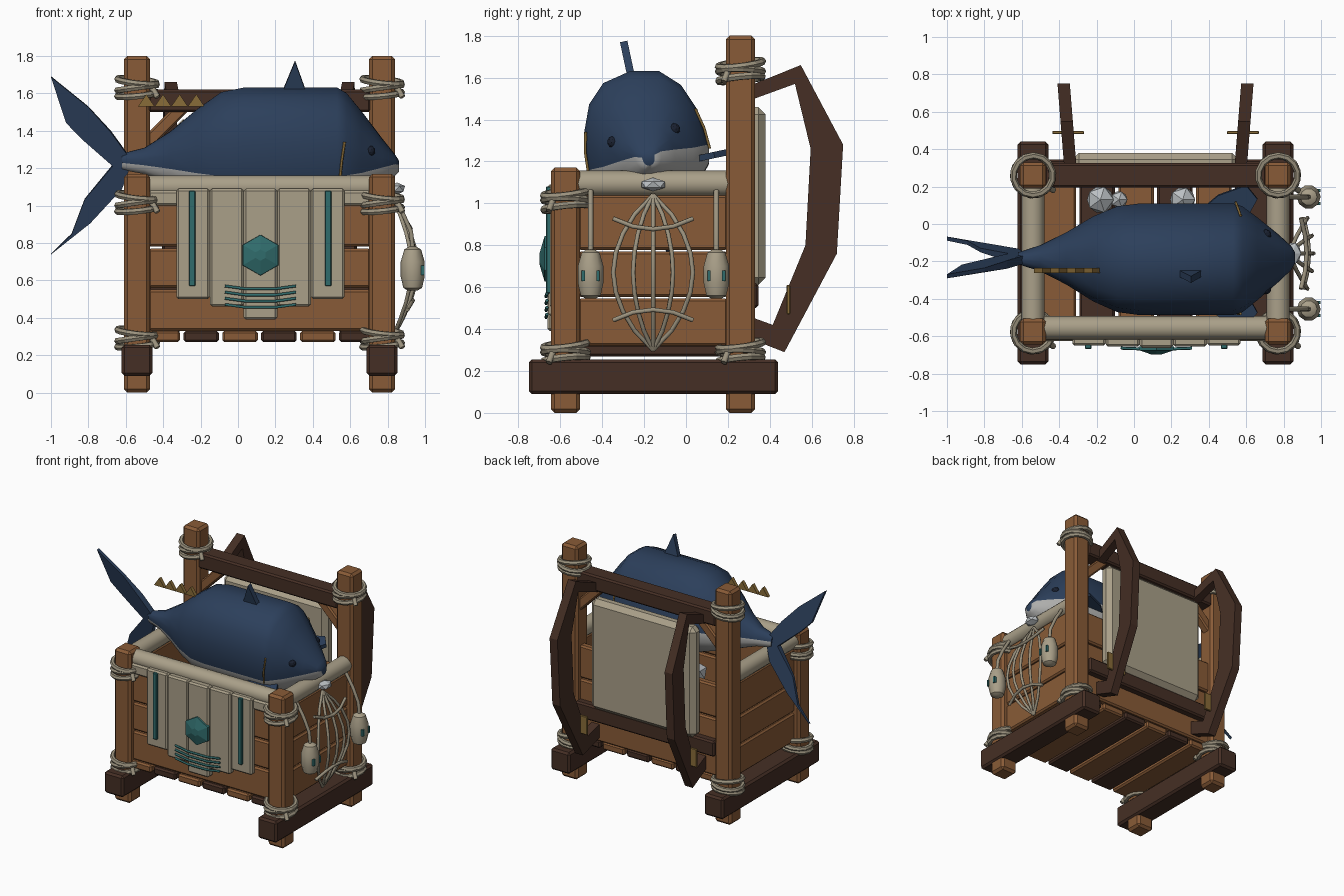
import bpy, bmesh, math
from mathutils import Vector, Matrix

if "Cube" in bpy.data.objects:
    bpy.data.objects.remove(bpy.data.objects["Cube"])

CX, HX = 0.115, 0.655          # frame centre and post half-spacing in x
FY, BY = -0.575, 0.26          # front / back post rows


def mat(name, *c):
    m = bpy.data.materials.new(name)
    m.diffuse_color = (*c, 1)
    m.use_nodes = True
    m.node_tree.nodes["Principled BSDF"].inputs["Base Color"].default_value = m.diffuse_color
    return m


WOOD = mat("wood", 0.25, 0.105, 0.038)
DARK = mat("dark_wood", 0.06, 0.028, 0.018)
CLOTH = mat("cloth", 0.40, 0.35, 0.25)
ROPE = mat("rope", 0.33, 0.29, 0.21)
NAVY = mat("navy", 0.025, 0.05, 0.105)
BELLY = mat("belly", 0.42, 0.42, 0.41)
TEAL = mat("teal", 0.03, 0.15, 0.15)
GOLD = mat("gold", 0.25, 0.15, 0.04)
ICE = mat("ice", 0.5, 0.53, 0.55)
EYE = mat("eye", 0.01, 0.015, 0.03)


def finish(name, m, smooth=False):
    o = bpy.context.object
    o.name = name
    o.data.materials.append(m)
    if smooth:
        bpy.ops.object.shade_smooth_by_angle(angle=math.radians(40))
    return o


def box(name, x, y, z, m, bevel=0.012, rot=(0, 0, 0)):
    """Bevelled box from (min, max) pairs."""
    lo, hi = Vector((x[0], y[0], z[0])), Vector((x[1], y[1], z[1]))
    bpy.ops.mesh.primitive_cube_add(size=1, location=(lo + hi) / 2, rotation=rot)
    bpy.context.object.scale = hi - lo
    bpy.ops.object.transform_apply(location=False, rotation=False, scale=True)
    o = finish(name, m)
    if bevel:
        b = o.modifiers.new("bevel", 'BEVEL')
        b.width, b.segments = bevel, 1
    return o


def loft(name, rings, m, smooth=False):
    """Skin a list of equal-length point rings and cap both ends."""
    bm = bmesh.new()
    vs = [[bm.verts.new(p) for p in r] for r in rings]
    n = len(rings[0])
    for a, b in zip(vs, vs[1:]):
        for i in range(n):
            bm.faces.new((a[i], a[(i + 1) % n], b[(i + 1) % n], b[i]))
    bm.faces.new(vs[0])
    bm.faces.new(vs[-1])
    bmesh.ops.recalc_face_normals(bm, faces=bm.faces)
    me = bpy.data.meshes.new(name)
    bm.to_mesh(me)
    bm.free()
    o = bpy.data.objects.new(name, me)
    bpy.context.collection.objects.link(o)
    bpy.ops.object.select_all(action='DESELECT')
    bpy.context.view_layer.objects.active = o
    o.select_set(True)
    return finish(name, m, smooth)


def rope(name, pts, r=0.012, m=ROPE):
    cu = bpy.data.curves.new(name, 'CURVE')
    cu.dimensions, cu.bevel_depth, cu.bevel_resolution = '3D', r, 1
    cu.use_fill_caps = True
    sp = cu.splines.new('POLY')
    sp.points.add(len(pts) - 1)
    for q, p in zip(sp.points, pts):
        q.co = (*p, 1)
    o = bpy.data.objects.new(name, cu)
    bpy.context.collection.objects.link(o)
    bpy.ops.object.select_all(action='DESELECT')
    bpy.context.view_layer.objects.active = o
    o.select_set(True)
    bpy.ops.object.convert(target='MESH')
    bpy.context.object.data.materials.clear()
    return finish(name, m)


def roll(name, a, b, r=0.062):
    a, b = Vector(a), Vector(b)
    bpy.ops.mesh.primitive_cylinder_add(vertices=12, radius=r, depth=(b - a).length, location=(a + b) / 2,
                                        rotation=(b - a).to_track_quat('Z', 'Y').to_euler())
    return finish(name, CLOTH, True)


def gem(name, loc, r, m, scale=(1, 1, 1), sub=1):
    bpy.ops.mesh.primitive_ico_sphere_add(subdivisions=sub, radius=r, location=loc)
    bpy.context.object.scale = scale
    return finish(name, m)


# posts, skids and rope lashings
for s in (-1, 1):
    px = CX + s * HX
    box("skid", (px - 0.082, px + 0.082), (-0.75, 0.44), (0.09, 0.255), DARK, 0.015)
    for y, h, zs in ((FY, 1.17, (0.29, 1.015)), (BY, 1.8, (0.29, 1.63))):
        box("post", (px - 0.07, px + 0.07), (y - 0.07, y + 0.07), (0, h), WOOD, 0.018)
        for z in zs:
            for k, (tx, ty) in enumerate(((0.1, -0.1), (-0.12, -0.06), (0.05, -0.16))):
                bpy.ops.mesh.primitive_torus_add(major_segments=14, minor_segments=6, major_radius=0.106,
                                                 minor_radius=0.018, location=(px, y, z + (k - 1) * 0.035),
                                                 rotation=(tx, ty, k))
                finish("lashing", ROPE)
            rope("lashing_tail", [(px + 0.08, y - 0.06, z), (px + 0.11, y - 0.08, z - 0.05)], 0.016)
    # side walls, side rolls and braces
    for z0, z1 in ((0.32, 0.545), (0.553, 0.77), (0.778, 1.04)):
        box("side_plank", (px - 0.03, px + 0.03), (FY + 0.06, BY - 0.06), (z0, z1), WOOD)
    roll("side_roll", (px, FY + 0.05, 1.095), (px, BY - 0.06, 1.095))
    bx = CX + s * 0.515
    box("brace", (bx - 0.16, bx + 0.16), (BY - 0.035, BY + 0.035), (1.385, 1.455), WOOD, 0.01,
        (0, s * math.radians(45), 0))

# floor slats
for i in range(6):
    x = -0.405 + i * 0.208
    box("floor_slat", (x - 0.095, x + 0.095), (-0.62, 0.28), (0.27, 0.33), WOOD if i % 2 == 0 else DARK)

# front and back walls
IN = (CX - HX + 0.06, CX + HX - 0.06)
for z0, z1 in ((0.33, 0.55), (0.56, 0.77), (0.78, 1.03)):
    box("front_plank", IN, (FY - 0.03, FY + 0.03), (z0, z1), WOOD)
    box("back_plank", IN, (BY - 0.03, BY + 0.03), (z0, z1), WOOD)
box("front_cloth_band", IN, (-0.625, -0.56), (1.0, 1.08), CLOTH)
roll("front_roll", (IN[0], -0.555, 1.1), (IN[1], -0.555, 1.1))
box("top_bar", IN, (0.195, 0.325), (1.5, 1.62), DARK)
box("lower_bar", IN, (0.22, 0.345), (0.5, 0.62), DARK)
box("back_cushion", (-0.33, 0.56), (0.27, 0.38), (0.61, 1.46), CLOTH, 0.035)

# shoulder straps with buckles
strap = [(0.30, 1.56), (0.548, 1.66), (0.75, 1.28), (0.72, 0.76), (0.47, 0.29), (0.29, 0.36),
         (0.29, 0.465), (0.414, 0.42), (0.57, 0.80), (0.595, 1.26), (0.52, 1.57), (0.30, 1.49)]
for s in (-1, 1):
    def at(y, z, d):
        return (CX + s * (0.455 + (y - 0.3) * 0.08) + d, y, z)
    loft("shoulder_strap", [[at(y, z, d) for y, z in strap] for d in (-0.033, 0.033)], DARK)
    bx = CX + s * 0.467
    box("buckle", (bx - 0.085, bx + 0.085), (0.48, 0.498), (0.47, 0.61), GOLD, 0.004)

# hanging banner with trim, emblem and stripes
for i, zb in enumerate((0.5, 0.46, 0.39, 0.46, 0.5)):
    x = -0.24 + i * 0.18
    box("banner_strip", (x - 0.09, x + 0.09), (-0.65 - 0.006 * (2 - abs(i - 2)), -0.60), (zb, 1.09), CLOTH)
for x in (-0.245, 0.482):
    box("banner_trim", (x - 0.017, x + 0.017), (-0.668, -0.64), (0.57, 1.08), TEAL, 0.004)
hexa = [(math.sin(i * math.pi / 3), math.cos(i * math.pi / 3)) for i in range(6)]
loft("emblem", [[(0.12 + r * a, y, 0.735 + r * b) for a, b in hexa]
                for r, y in ((0.11, -0.655), (0.108, -0.675), (0.03, -0.698))], TEAL)
for i in range(4):
    z = 0.57 - i * 0.033
    rope("banner_stripe", [(-0.07, -0.664, z), (0.04, -0.668, z - 0.015), (0.2, -0.668, z - 0.015),
                           (0.31, -0.664, z)], 0.008, TEAL)

# big fish: built upright, then rolled toward the front
fish = []
stations = [  # x, top z, middle z, bottom z, half width
    (-0.62, 1.28, 1.235, 1.19, 0.03), (-0.5, 1.31, 1.23, 1.17, 0.07), (-0.36, 1.40, 1.225, 1.12, 0.14),
    (-0.22, 1.52, 1.22, 1.07, 0.225), (-0.09, 1.615, 1.215, 1.03, 0.28), (0.03, 1.64, 1.215, 1.01, 0.295),
    (0.53, 1.64, 1.215, 1.02, 0.295), (0.58, 1.61, 1.22, 1.03, 0.28), (0.66, 1.51, 1.22, 1.07, 0.22),
    (0.77, 1.36, 1.23, 1.12, 0.13), (0.84, 1.27, 1.235, 1.16, 0.065), (0.86, 1.24, 1.225, 1.18, 0.03)]


def spow(v, p):
    return math.copysign(abs(v) ** p, v)


rings = []
for x, zt, zm, zb, w in stations:
    ang = [k * math.tau / 16 for k in range(16)]
    rings.append([(x, -0.18 + w * spow(math.cos(a), 0.8),
                   zm + (zt - zm if math.sin(a) > 0 else zm - zb) * spow(math.sin(a), 0.9)) for a in ang])
body = loft("fish_body", rings, NAVY, True)
body.data.materials.append(BELLY)
for i, f in enumerate(body.data.polygons):
    if i < (len(stations) - 1) * 16 and i % 16 >= 8:
        f.material_index = 1
fish.append(body)

tail = [(-0.58, 1.26), (-0.68, 1.40), (-0.8, 1.535), (-1.0, 1.70), (-0.92, 1.45), (-0.835, 1.36), (-0.67, 1.215),
        (-0.82, 1.03), (-0.89, 0.84), (-1.0, 0.73), (-0.79, 0.90), (-0.62, 1.09), (-0.58, 1.2)]
fish.append(loft("tail_fin", [[(x, -0.18 + d * (1 if x > -0.7 else 0.5), z) for x, z in tail]
                              for d in (-0.022, 0.022)], NAVY))
dorsal = [(0.23, 1.60), (0.305, 1.785), (0.37, 1.60)]
fish.append(loft("dorsal_fin", [[(x, -0.18 + d, z) for x, z in dorsal] for d in (-0.018, 0.018)], NAVY))
for s in (-1, 1):
    fin = [(0.3, 0.2), (0.6, 0.2), (0.66, 0.31), (0.6, 0.385), (0.45, 0.33)]
    fish.append(loft("side_fin", [[(x, -0.18 + s * y, 1.165 + d) for x, y in fin] for d in (-0.015, 0.015)], NAVY))
    fish.append(gem("fish_eye", (0.705, -0.18 + s * 0.148, 1.325), 0.03, EYE, sub=2))
    fish.append(rope("gill_line", [(0.545, -0.18 + s * 0.296, 1.2), (0.555, -0.18 + s * 0.29, 1.3),
                                   (0.57, -0.18 + s * 0.268, 1.4)], 0.007, GOLD))
pivot = Matrix.Translation((0, -0.18, 1.22))
for o in fish:
    o.matrix_world = pivot @ Matrix.Rotation(math.radians(12), 4, 'X') @ pivot.inverted() @ o.matrix_basis

# gold saw-tooth strip above the tail
for i in range(4):
    x = -0.535 + i * 0.089
    loft("gold_tooth", [[(x, y, 1.53), (x + 0.045, y, 1.595), (x + 0.089, y, 1.53)] for y in (-0.262, -0.235)], GOLD)

# ice chunks in the basket
for x, r in ((-0.18, 0.08), (0.26, 0.075), (-0.08, 0.05)):
    gem("ice_chunk", (x, 0.13, 1.0), r, ICE)
gem("net_knot", (0.85, -0.157, 1.09), 0.06, ICE, (0.8, 1.1, 0.55))


# net on the right side
def net(k, t):
    w = math.sin(math.pi * t)
    return (0.83 + 0.13 * w * (1 - 0.25 * k * k), -0.157 + k * 0.19 * w ** 0.8, 1.04 - 0.74 * t)


for k in (-1, -0.5, 0, 0.5, 1):
    rope("net_strand", [net(k, i / 8) for i in range(9)], 0.011)
for t, sag in ((0.22, 0.05), (0.74, -0.05)):
    x, _, z = net(0, t)
    rope("net_crossing", [(x - 0.03 * k * k + 0.01, -0.157 + 0.19 * k, z - sag * (1 - k * k) + sag)
                          for k in (-1, -0.5, 0, 0.5, 1)], 0.012)

# hanging floats
for y in (-0.455, 0.145):
    prof = ((0.025, 0.545), (0.05, 0.56), (0.064, 0.62), (0.064, 0.70), (0.045, 0.765), (0.02, 0.78))
    loft("float", [[(0.934 + r * math.cos(a * math.tau / 10), y + r * math.sin(a * math.tau / 10), z)
                    for a in range(10)] for r, z in prof], CLOTH, True)
    rope("float_cord", [(0.82, y, 1.06), (0.88, y, 0.96), (0.925, y, 0.86), (0.934, y, 0.77)], 0.013)
    for d in (-1, 1):
        box("float_mark", (0.965, 0.997), (y + d * 0.035 - 0.008, y + d * 0.035 + 0.008), (0.63, 0.68), TEAL, 0)
